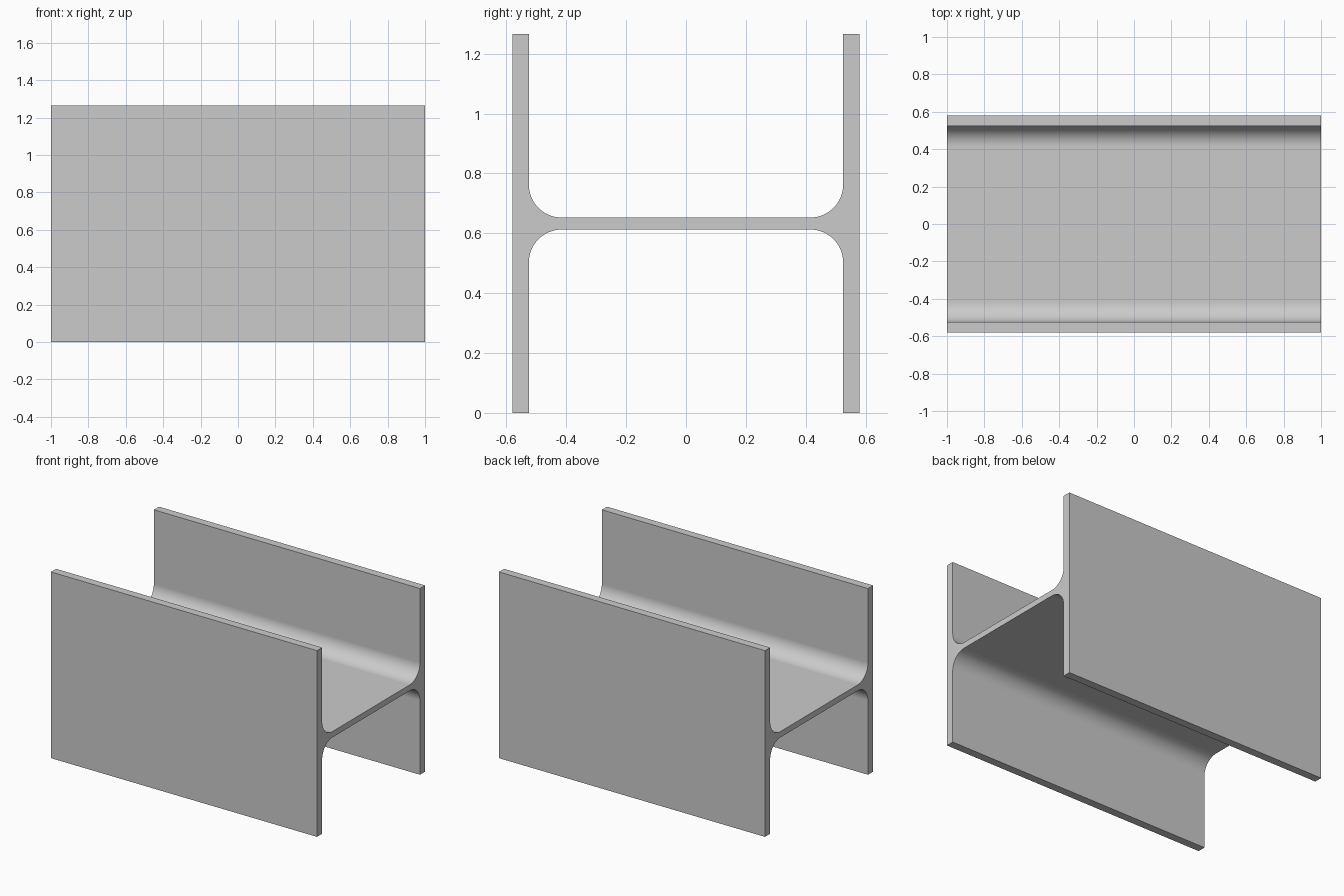
import bpy
import bmesh
from math import cos, sin, pi, radians

# Remove the default cube
cube = bpy.data.objects.get("Cube")
if cube:
    bpy.data.objects.remove(cube, do_unlink=True)

LENGTH = 2.0
HEIGHT = 1.265
OUTER = 0.58      # half width across the flanges
INNER = 0.525     # flange inner face
WEB = 0.02        # half thickness of the web
RADIUS = 0.11     # root fillet
STEPS = 16

# Steel material
steel = bpy.data.materials.new("steel grey")
steel.use_nodes = True
colour = (0.6, 0.6, 0.6, 1.0)
steel.diffuse_color = colour
steel.node_tree.nodes["Principled BSDF"].inputs["Base Color"].default_value = colour

# One quarter of the cross-section: flange tip, then the fillet down to the web
half = HEIGHT / 2
quarter = [(OUTER, half), (INNER, half)]
for i in range(STEPS + 1):
    a = pi / 2 * i / STEPS
    quarter.append((INNER - RADIUS + RADIUS * cos(a),
                    WEB + RADIUS - RADIUS * sin(a)))

# Mirror the quarter into the full H outline
upper = quarter + [(-y, z) for y, z in reversed(quarter)]
outline = upper + [(y, -z) for y, z in reversed(upper)]

# Extrude the outline along x
bm = bmesh.new()
cap = bm.faces.new([bm.verts.new((-LENGTH / 2, y, z + half)) for y, z in outline])
result = bmesh.ops.extrude_face_region(bm, geom=[cap], use_keep_orig=True)
moved = [v for v in result["geom"] if isinstance(v, bmesh.types.BMVert)]
bmesh.ops.translate(bm, verts=moved, vec=(LENGTH, 0, 0))
bmesh.ops.recalc_face_normals(bm, faces=bm.faces)

mesh = bpy.data.meshes.new("h_beam")
bm.to_mesh(mesh)
bm.free()
mesh.materials.append(steel)
beam = bpy.data.objects.new("h_beam", mesh)
bpy.context.collection.objects.link(beam)

# Smooth fillets, crisp edges, flat plates
bpy.ops.object.select_all(action="DESELECT")
beam.select_set(True)
bpy.context.view_layer.objects.active = beam
bpy.ops.object.shade_smooth_by_angle(angle=radians(30))
weighted = beam.modifiers.new("weighted_normals", "WEIGHTED_NORMAL")
weighted.keep_sharp = True
